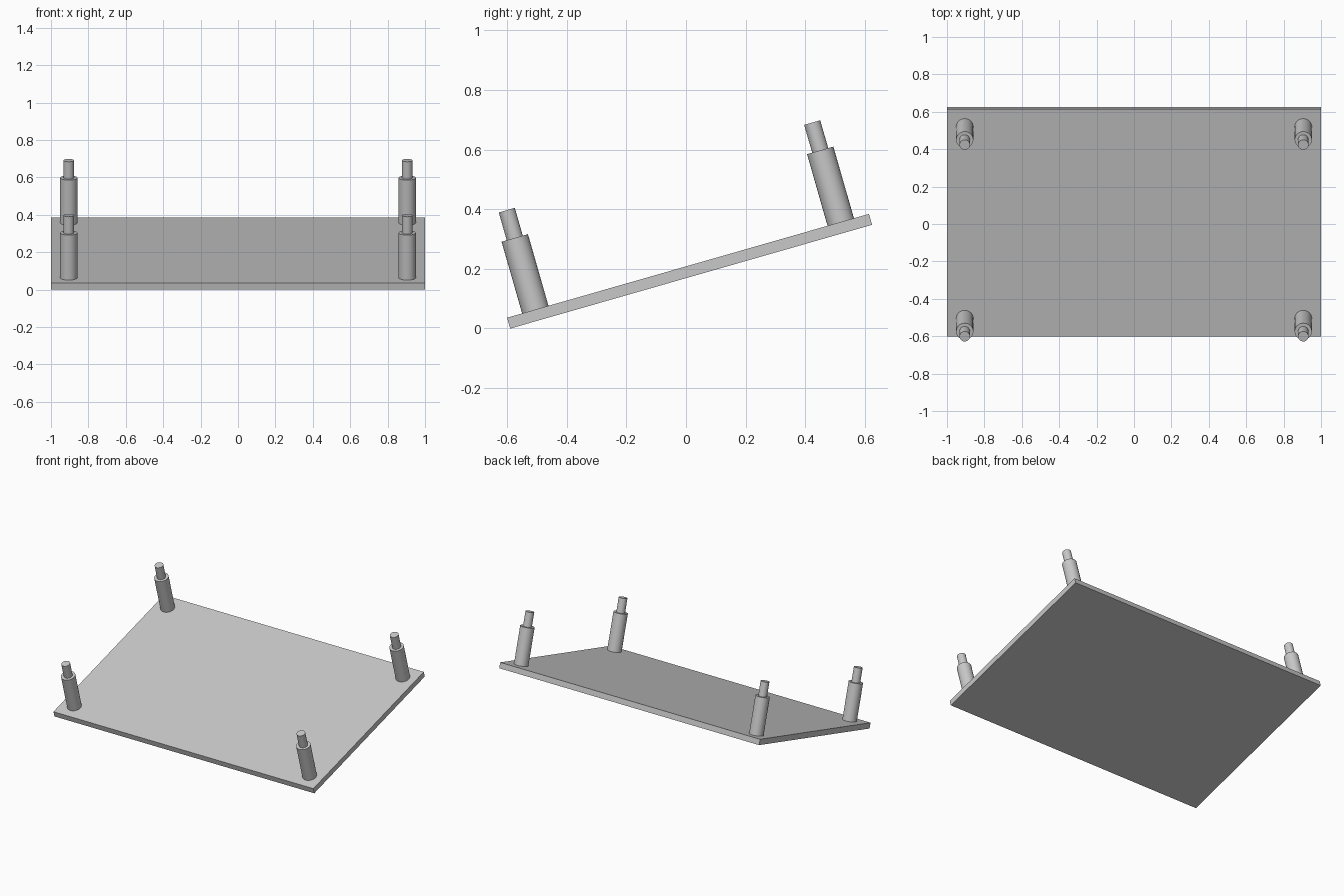
import bpy
from math import radians
from mathutils import Matrix, Vector

cube = bpy.data.objects.get("Cube")
if cube:
    bpy.data.objects.remove(cube, do_unlink=True)

# One plain grey for everything
grey = bpy.data.materials.new("light_grey")
grey.use_nodes = True
colour = (0.58, 0.58, 0.58, 1)
grey.diffuse_color = colour
grey.node_tree.nodes["Principled BSDF"].inputs["Base Color"].default_value = colour

# Board dimensions, and the tilted frame all parts are placed in
WIDTH, DEPTH, THICK = 2.0, 1.263, 0.038
TILT = Matrix.Translation((0, 0.012, 0.192)) @ Matrix.Rotation(radians(16), 4, "X")


def finish(name, location):
    """Name and colour the new object and place it in the tilted frame."""
    obj = bpy.context.object
    obj.name = name
    obj.data.materials.append(grey)
    obj.matrix_world = TILT @ Matrix.Translation(Vector(location))
    return obj


def cylinder(name, radius, height, x, y, base):
    bpy.ops.mesh.primitive_cylinder_add(vertices=32, radius=radius, depth=height)
    finish(name, (x, y, base + height / 2))
    bpy.ops.object.shade_smooth_by_angle(angle=radians(30))


# Tilted board
bpy.ops.mesh.primitive_cube_add(size=1)
board = finish("board", (0, 0, 0))
board.data.transform(Matrix.Diagonal((WIDTH, DEPTH, THICK, 1)))

# Four stepped posts standing square to the board
POST_HEIGHT, PEG_HEIGHT = 0.25, 0.097
for side, x in (("left", 0.905), ("right", -0.905)):
    for end, y in (("front", -0.533), ("back", 0.533)):
        top = THICK / 2
        cylinder(f"{end}_{side}_post", 0.046, POST_HEIGHT, x, y, top)
        cylinder(f"{end}_{side}_peg", 0.028, PEG_HEIGHT, x, y, top + POST_HEIGHT)
